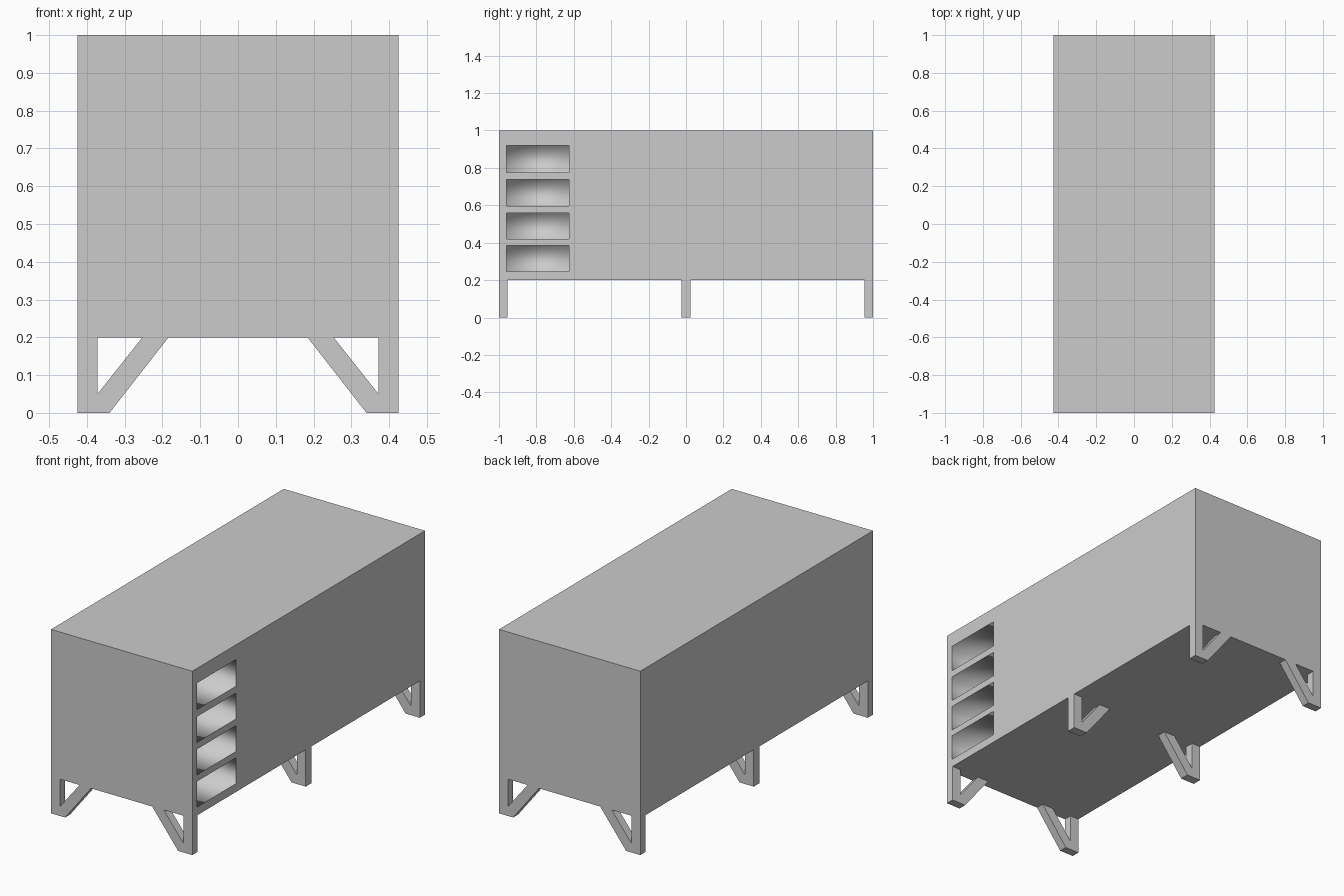
import bpy, bmesh
from mathutils import Vector

cube = bpy.data.objects.get("Cube")
if cube:
    bpy.data.objects.remove(cube, do_unlink=True)

# Single matte grey
grey = bpy.data.materials.new("light_grey")
grey.use_nodes = True
COLOUR = (0.6, 0.6, 0.6, 1)
grey.diffuse_color = COLOUR
grey.node_tree.nodes["Principled BSDF"].inputs["Base Color"].default_value = COLOUR

HALF_W, BASE, TOP = 0.425, 0.2, 1.0


def add_object(name, bm):
    bmesh.ops.recalc_face_normals(bm, faces=bm.faces)
    mesh = bpy.data.meshes.new(name)
    bm.to_mesh(mesh)
    bm.free()
    mesh.materials.append(grey)
    obj = bpy.data.objects.new(name, mesh)
    bpy.context.collection.objects.link(obj)
    return obj


def side_faces(bm):
    return [f for f in bm.faces if f.normal.x > 0.9]


# Cabinet body: a box with four open pockets sunk into its left side
bm = bmesh.new()
bmesh.ops.create_cube(bm, size=1)
for v in bm.verts:
    v.co = (v.co.x * 2 * HALF_W, v.co.y * 2, BASE + (v.co.z + 0.5) * (TOP - BASE))
bm.normal_update()

POCKET_Y = (-0.96, -0.625)
POCKET_Z = ((0.245, 0.385), (0.42, 0.56), (0.597, 0.737), (0.775, 0.92))
cuts = [(Vector((0, y, 0)), Vector((0, 1, 0))) for y in POCKET_Y]
cuts += [(Vector((0, 0, z)), Vector((0, 0, 1))) for pair in POCKET_Z for z in pair]
for point, normal in cuts:
    faces = side_faces(bm)
    edges = {e for f in faces for e in f.edges}
    verts = {v for f in faces for v in f.verts}
    bmesh.ops.bisect_plane(bm, geom=list(verts) + list(edges) + faces,
                           plane_co=point, plane_no=normal)
    bm.normal_update()


def in_pocket(face):
    c = face.calc_center_median()
    return (POCKET_Y[0] < c.y < POCKET_Y[1]
            and any(low < c.z < high for low, high in POCKET_Z))


backs = [f for f in side_faces(bm) if in_pocket(f)]
walls = bmesh.ops.inset_individual(bm, faces=backs, thickness=0, depth=-0.3)["faces"]
for f in backs + walls:
    f.smooth = True
add_object("cabinet_body", bm)


# Legs: an upright post joined at the foot to a diagonal brace
PROFILE = ((0.425, 0), (0.425, BASE), (0.372, BASE), (0.372, 0.05),
           (0.253, BASE), (0.184, BASE), (0.34, 0))


def add_leg(name, side, y0, y1):
    bm = bmesh.new()
    face = bm.faces.new([bm.verts.new((side * x, y0, z)) for x, z in PROFILE])
    new = bmesh.ops.extrude_face_region(bm, geom=[face])["geom"]
    bmesh.ops.translate(bm, vec=(0, y1 - y0, 0),
                        verts=[g for g in new if isinstance(g, bmesh.types.BMVert)])
    add_object(name, bm)


ROWS = {"front": (-1, -0.955), "middle": (-0.025, 0.025), "back": (0.955, 1)}
for row, (y0, y1) in ROWS.items():
    add_leg(row + "_left_leg", 1, y0, y1)
    add_leg(row + "_right_leg", -1, y0, y1)
